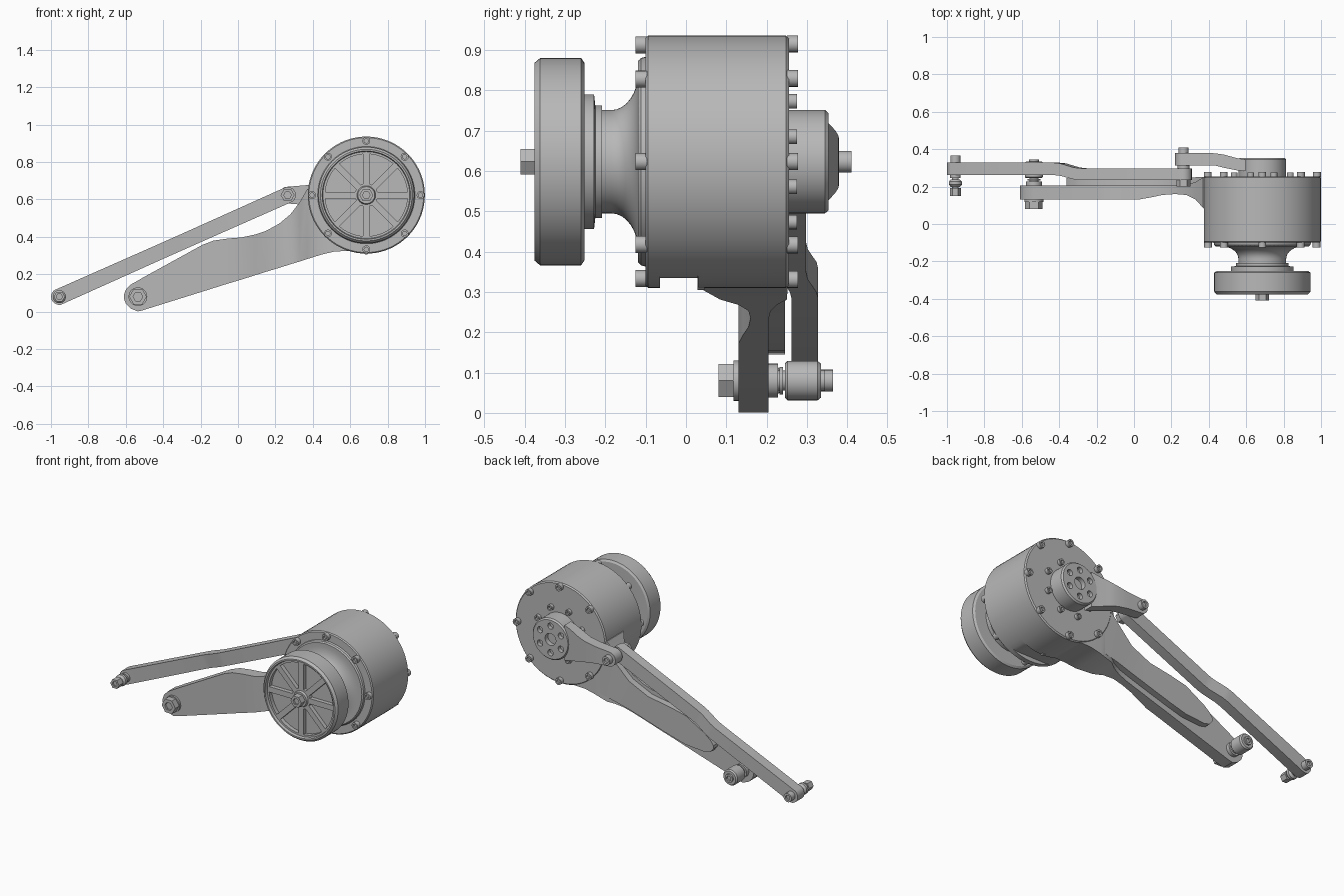
import bpy, bmesh
from math import sin, cos, asin, pi, atan2, radians, hypot, sqrt

cube = bpy.data.objects.get("Cube")
if cube:
    bpy.data.objects.remove(cube, do_unlink=True)

metal = bpy.data.materials.new("machined_grey")
metal.use_nodes = True
grey = (0.48, 0.48, 0.48, 1)
metal.diffuse_color = grey
metal.node_tree.nodes["Principled BSDF"].inputs["Base Color"].default_value = grey

HUB = (0.686, 0.623)       # main axis (x, z)
CRANK_PIN = (0.265, 0.623)
ARM_PIN = (-0.535, 0.08)
ROD_PIN = (-0.955, 0.08)


def skin(bm, rings):
    """Join equal-sized rings of points into a closed skin."""
    vr = [[bm.verts.new(p) for p in ring] for ring in rings]
    n = len(vr[0])
    for a, b in zip(vr, vr[1:]):
        for i in range(n):
            j = (i + 1) % n
            bm.faces.new((a[i], a[j], b[j], b[i]))
    bm.faces.new(vr[0])
    bm.faces.new(vr[-1][::-1])


def finish(name, bm):
    bmesh.ops.recalc_face_normals(bm, faces=bm.faces)
    mesh = bpy.data.meshes.new(name)
    bm.to_mesh(mesh)
    bm.free()
    mesh.materials.append(metal)
    ob = bpy.data.objects.new(name, mesh)
    bpy.context.collection.objects.link(ob)
    return ob


def activate(ob):
    bpy.ops.object.select_all(action='DESELECT')
    ob.select_set(True)
    bpy.context.view_layer.objects.active = ob


def smooth(ob):
    activate(ob)
    bpy.ops.object.shade_smooth_by_angle(angle=radians(32))
    return ob


def cut(ob, cutter):
    activate(ob)
    mod = ob.modifiers.new("cut", 'BOOLEAN')
    mod.operation = 'DIFFERENCE'
    mod.object = cutter
    bpy.ops.object.modifier_apply(modifier=mod.name)
    bpy.data.objects.remove(cutter, do_unlink=True)


def lathe(profile, centre, sides):
    """Rings around a y-parallel axis from (radius, y) points."""
    return [[(centre[0] + r * cos(2 * pi * i / sides), y,
              centre[1] + r * sin(2 * pi * i / sides)) for i in range(sides)]
            for r, y in profile]


def turned(name, profile, centre, sides=64):
    bm = bmesh.new()
    skin(bm, lathe(profile, centre, sides))
    return smooth(finish(name, bm))


def cyl(r, y0, y1):
    return [(r, y0), (r, y1)]


def screw(r, base, top):
    """Cap screw profile with a socket in its end."""
    d = 0.012 if top > base else -0.012
    return [(r, base), (r, top), (r * 0.55, top), (r * 0.55, top - d)]


def bolt_circle(name, radius, count, profile, turn=0.0, sides=16):
    bm = bmesh.new()
    for k in range(count):
        a = turn + 2 * pi * k / count
        skin(bm, lathe(profile, (HUB[0] + radius * cos(a), HUB[1] + radius * sin(a)), sides))
    return smooth(finish(name, bm))


def bar(name, stations, origin=(0, 0), angle=0.0):
    """Bar lofted through (u, low, high, front, back) rectangles."""
    bm = bmesh.new()
    c, s = cos(angle), sin(angle)
    skin(bm, [[(origin[0] + u * c - w * s, y, origin[1] + u * s + w * c)
               for w, y in ((lo, f), (hi, f), (hi, b), (lo, b))]
              for u, lo, hi, f, b in stations])
    return smooth(finish(name, bm))


def round_end(u, r, front, back, sign):
    """Half-round end stations, growing away from or closing at the tip."""
    angles = [k * pi / 14 for k in range(7)]
    st = [(u + sign * r * cos(a), -r * max(sin(a), 0.08), r * max(sin(a), 0.08), front, back)
          for a in angles]
    return st if sign < 0 else st[::-1]


# Drum housing with a flat relief under its front half
rings = lathe([(0.25, -0.118), (0.257, -0.112), (0.26, -0.1), (0.307, -0.1), (0.313, -0.094),
               (0.313, -0.065), (0.313, -0.064), (0.313, 0.029), (0.313, 0.03),
               (0.313, 0.248), (0.306, 0.255)], HUB, 72)
for ring in rings[6:8]:
    ring[:] = [(x, y, max(z, HUB[1] - 0.288)) for x, y, z in ring]
bm = bmesh.new()
skin(bm, rings)
smooth(finish("drum_housing", bm))
turned("lower_screw", cyl(0.015, 0.028, 0.046), (HUB[0], 0.32), 12)

# Flared neck and stepped collar
neck = [(0.257, -0.11), (0.25, -0.119)]
for k in range(9):
    a = k / 8 * pi / 2
    neck.append((0.225 - 0.097 * sin(a), -0.185 + 0.067 * cos(a)))
neck += [(0.128, -0.208), (0.14, -0.208), (0.14, -0.225), (0.167, -0.228), (0.167, -0.255)]
turned("flared_neck", neck, HUB)

# Front wheel with eight wedge pockets
wheel = turned("front_wheel", [(0.245, -0.252), (0.257, -0.26), (0.257, -0.362), (0.245, -0.376),
                               (0.236, -0.376), (0.232, -0.36), (0.05, -0.36), (0.045, -0.372)], HUB)
bm = bmesh.new()
for k in range(8):
    mid = (k + 0.5) * pi / 4
    inner, outer = [pi / 8 - asin(0.017 / r) for r in (0.062, 0.22)]
    pts = [(0.062, mid + inner), (0.062, mid - inner)]
    pts += [(0.22, mid + outer * (i / 3 - 1)) for i in range(7)]
    skin(bm, [[(HUB[0] + r * cos(a), y, HUB[1] + r * sin(a)) for r, a in pts]
              for y in (-0.335, -0.4)])
cut(wheel, finish("pocket_cutter", bm))
smooth(wheel)
turned("wheel_nut", screw(0.037, -0.36, -0.41), HUB, 6)

# Screws around both faces of the drum
bolt_circle("front_screws", 0.29, 8, screw(0.021, -0.09, -0.125))
bolt_circle("rear_screws", 0.292, 8, screw(0.021, 0.25, 0.278))
bolt_circle("inner_rear_screws", 0.162, 8, screw(0.018, 0.25, 0.275), pi / 8)

# Lower arm, thickening and flaring into the drum
F, B = 0.13, 0.205
bar("lower_arm", [
    (-0.61, 0.07, 0.09, F, B), (-0.6, 0.043, 0.117, F, B), (-0.575, 0.017, 0.144, F, B),
    (-0.535, 0.001, 0.166, F, B), (-0.51, 0.007, 0.181, F, B), (-0.19, 0.107, 0.357, F, B),
    (-0.13, 0.126, 0.38, F, B), (-0.06, 0.148, 0.39, F, B), (0.02, 0.172, 0.397, F, B),
    (0.09, 0.194, 0.412, 0.142, B), (0.15, 0.213, 0.432, 0.155, B),
    (0.22, 0.234, 0.47, 0.16, B), (0.28, 0.253, 0.52, 0.155, 0.21),
    (0.33, 0.268, 0.585, 0.13, 0.225), (0.37, 0.281, 0.655, 0.085, 0.25),
    (0.45, 0.306, 0.66, 0.04, 0.252), (0.52, 0.322, 0.66, 0.03, 0.252),
    (0.62, 0.325, 0.66, 0.03, 0.252)])
# Raised rib on the back of the arm
R0, R1 = 0.2, 0.245
bar("arm_rib", [
    (-0.36, 0.18, 0.2, R0, R1), (-0.34, 0.155, 0.228, R0, R1), (-0.3, 0.145, 0.26, R0, R1),
    (-0.17, 0.155, 0.335, R0, R1), (-0.06, 0.185, 0.36, R0, R1), (0.09, 0.23, 0.385, R0, R1),
    (0.22, 0.27, 0.445, R0, R1), (0.33, 0.3, 0.555, R0, 0.25), (0.42, 0.32, 0.65, R0, 0.252)])

# Crank: bored disc and cranked lever
disc = turned("crank_disc", [(0.128, 0.25), (0.128, 0.345), (0.12, 0.354), (0.037, 0.354),
                             (0.037, 0.325)], HUB)
cut(disc, bolt_circle("bore_cutter", 0.083, 6, cyl(0.019, 0.33, 0.4), pi / 6))
smooth(disc)
bar("crank_lever", round_end(0, 0.045, 0.312, 0.38, -1) + [
    (0.1, -0.053, 0.053, 0.312, 0.38), (0.17, -0.065, 0.065, 0.312, 0.378),
    (0.22, -0.078, 0.078, 0.3, 0.37), (0.285, -0.097, 0.097, 0.287, 0.352),
    (0.33, -0.11, 0.11, 0.283, 0.345)], CRANK_PIN)

# Push rod with a sideways jog
dx, dz = CRANK_PIN[0] - ROD_PIN[0], CRANK_PIN[1] - ROD_PIN[1]
length = hypot(dx, dz)
H = 0.041
bar("push_rod", round_end(0, 0.044, 0.262, 0.328, -1)
    + [(0.59, -H, H, 0.262, 0.328), (0.63, -H, H, 0.258, 0.324),
       (0.71, -H, H, 0.239, 0.302), (0.75, -H, H, 0.235, 0.298)]
    + round_end(length, 0.044, 0.235, 0.298, 1), ROD_PIN, atan2(dz, dx))

# Pin hardware: (name, profile, pin, sides)
hardware = [
    ("crank_pin_head", screw(0.027, 0.37, 0.41), CRANK_PIN, 24),
    ("crank_pin_spacer", cyl(0.032, 0.29, 0.32), CRANK_PIN, 24),
    ("crank_pin_nut", screw(0.037, 0.24, 0.2), CRANK_PIN, 6),
    ("rod_pin_head", screw(0.027, 0.32, 0.365), ROD_PIN, 24),
    ("rod_pin_shank", cyl(0.018, 0.16, 0.3), ROD_PIN, 20),
    ("rod_pin_washer", cyl(0.028, 0.245, 0.265), ROD_PIN, 24),
    ("rod_pin_ball", [(0.024, 0.198), (0.035, 0.21), (0.035, 0.226), (0.024, 0.238)], ROD_PIN, 24),
    ("rod_pin_nut", screw(0.03, 0.192, 0.15), ROD_PIN, 6),
    ("arm_pin_nut", screw(0.047, 0.12, 0.08), ARM_PIN, 6),
    ("arm_pin_flange", cyl(0.05, 0.118, 0.132), ARM_PIN, 32),
    ("arm_pin_shank", cyl(0.025, 0.13, 0.3), ARM_PIN, 24),
    ("arm_pin_washer", cyl(0.042, 0.2, 0.228), ARM_PIN, 32),
    ("arm_pin_ring", cyl(0.034, 0.232, 0.24), ARM_PIN, 32),
    ("arm_pin_roller", [(0.042, 0.245), (0.049, 0.252), (0.049, 0.326), (0.042, 0.335)], ARM_PIN, 32),
    ("arm_pin_cap", screw(0.026, 0.33, 0.345), ARM_PIN, 24),
]
for name, profile, pin, sides in hardware:
    turned(name, profile, pin, sides)
